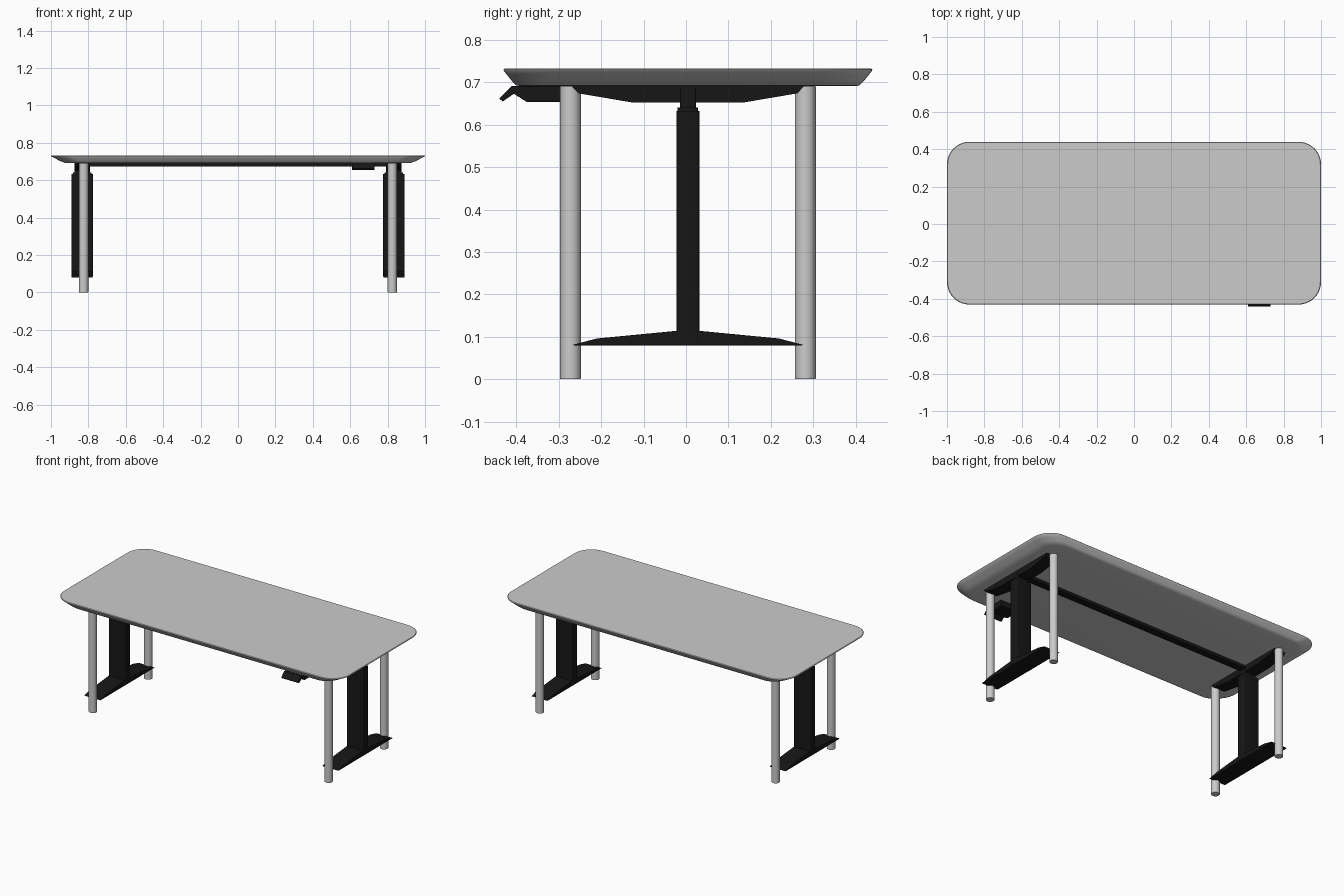
import bpy, bmesh, math

if "Cube" in bpy.data.objects:
    bpy.data.objects.remove(bpy.data.objects["Cube"])

CY = 0.0045   # y centre of the desk frame
black = bpy.data.materials.new("black_metal")
black.diffuse_color = (0.008, 0.008, 0.008, 1)
black.use_nodes = True
black.node_tree.nodes["Principled BSDF"].inputs["Base Color"].default_value = black.diffuse_color


def finish(name, bm, mat=None, bevel=0.0):
    bmesh.ops.recalc_face_normals(bm, faces=bm.faces[:])
    me = bpy.data.meshes.new(name)
    bm.to_mesh(me)
    bm.free()
    ob = bpy.data.objects.new(name, me)
    bpy.context.collection.objects.link(ob)
    if mat:
        me.materials.append(mat)
    if bevel:
        b = ob.modifiers.new("bevel", 'BEVEL')
        b.width, b.segments, b.limit_method = bevel, 3, 'ANGLE'
    bpy.ops.object.select_all(action='DESELECT')
    ob.select_set(True)
    bpy.context.view_layer.objects.active = ob
    bpy.ops.object.shade_smooth_by_angle(angle=math.radians(35))
    return ob


def loft(rings):
    bm = bmesh.new()
    vs = [[bm.verts.new(p) for p in r] for r in rings]
    n = len(vs[0])
    for a, b in zip(vs, vs[1:]):
        for i in range(n):
            bm.faces.new((a[i], a[(i + 1) % n], b[(i + 1) % n], b[i]))
    bm.faces.new(vs[0][::-1])
    bm.faces.new(vs[-1])
    return bm


def rounded_rect(hx, hy, r, z, cx=0, cy=CY, seg=10):
    pts = []
    for k, (sx, sy) in enumerate(((1, 1), (-1, 1), (-1, -1), (1, -1))):
        for i in range(seg + 1):
            a = math.pi / 2 * (k + i / seg)
            pts.append((cx + sx * (hx - r) + r * math.cos(a),
                        cy + sy * (hy - r) + r * math.sin(a), z))
    return pts


def extrude_x(profile, x0, x1):
    return loft([[(x, y, z) for y, z in profile] for x in (x0, x1)])


def symmetric(half):
    # half profile (dy, z) mirrored about the frame centre
    return [(CY + y, z) for y, z in half] + [(CY - y, z) for y, z in reversed(half)]


# tabletop with undercut, tapered edge
levels = [(0.10, 0.040, 0.691), (0.075, 0.030, 0.693), (0.050, 0.021, 0.702),
          (0.022, 0.009, 0.717), (0.002, 0.001, 0.727), (0, 0, 0.730), (0.004, 0.003, 0.733)]
finish("tabletop", loft([rounded_rect(1 - ix, 0.435 - iy, 0.12 - iy, z)
                         for ix, iy, z in levels]))

for s, side in ((-1, "left"), (1, "right")):
    cx = s * 0.833
    # round grey legs
    for t, end in ((-1, "front"), (1, "back")):
        bm = loft([[(s * 0.825 + 0.0245 * math.cos(i * math.pi / 16),
                     CY + t * 0.277 + 0.0245 * math.sin(i * math.pi / 16), z)
                    for i in range(32)] for z in (0, 0.691)])
        finish(f"{end}_{side}_leg", bm, bevel=0.002)
    # lifting column: outer tube, collar and inner tube
    rings = [(0.057, 0.027, 0.085), (0.057, 0.027, 0.632)]
    finish(f"{side}_column", loft([rounded_rect(hx, hy, 0.007, z, cx, seg=4)
                                   for hx, hy, z in rings]), black)
    rings = [(0.050, 0.024, 0.625), (0.050, 0.024, 0.641), (0.042, 0.019, 0.641),
             (0.042, 0.019, 0.685)]
    finish(f"{side}_inner_column", loft([rounded_rect(hx, hy, 0.006, z, cx, seg=4)
                                         for hx, hy, z in rings]), black)
    # tapered foot
    foot = symmetric([(0.028, 0.114), (0.215, 0.096), (0.272, 0.081), (0.268, 0.080)])
    finish(f"{side}_foot", extrude_x(foot, cx - 0.056, cx + 0.056), black, 0.002)
    # support beam under the top
    beam = symmetric([(0.274, 0.691), (0.258, 0.674), (0.134, 0.653)])
    finish(f"{side}_support_beam", extrude_x(beam, cx - 0.04, cx + 0.04), black)

# long crossbar
bar = symmetric([(0.022, 0.691), (0.022, 0.673)])
finish("crossbar", extrude_x(bar, -0.80, 0.80), black)

# height control paddle
paddle = [(-0.29, 0.691), (-0.411, 0.691), (-0.4405, 0.662), (-0.432, 0.655),
          (-0.406, 0.673), (-0.376, 0.654), (-0.29, 0.654)]
finish("height_control", extrude_x(paddle, 0.61, 0.73), black, 0.001)
